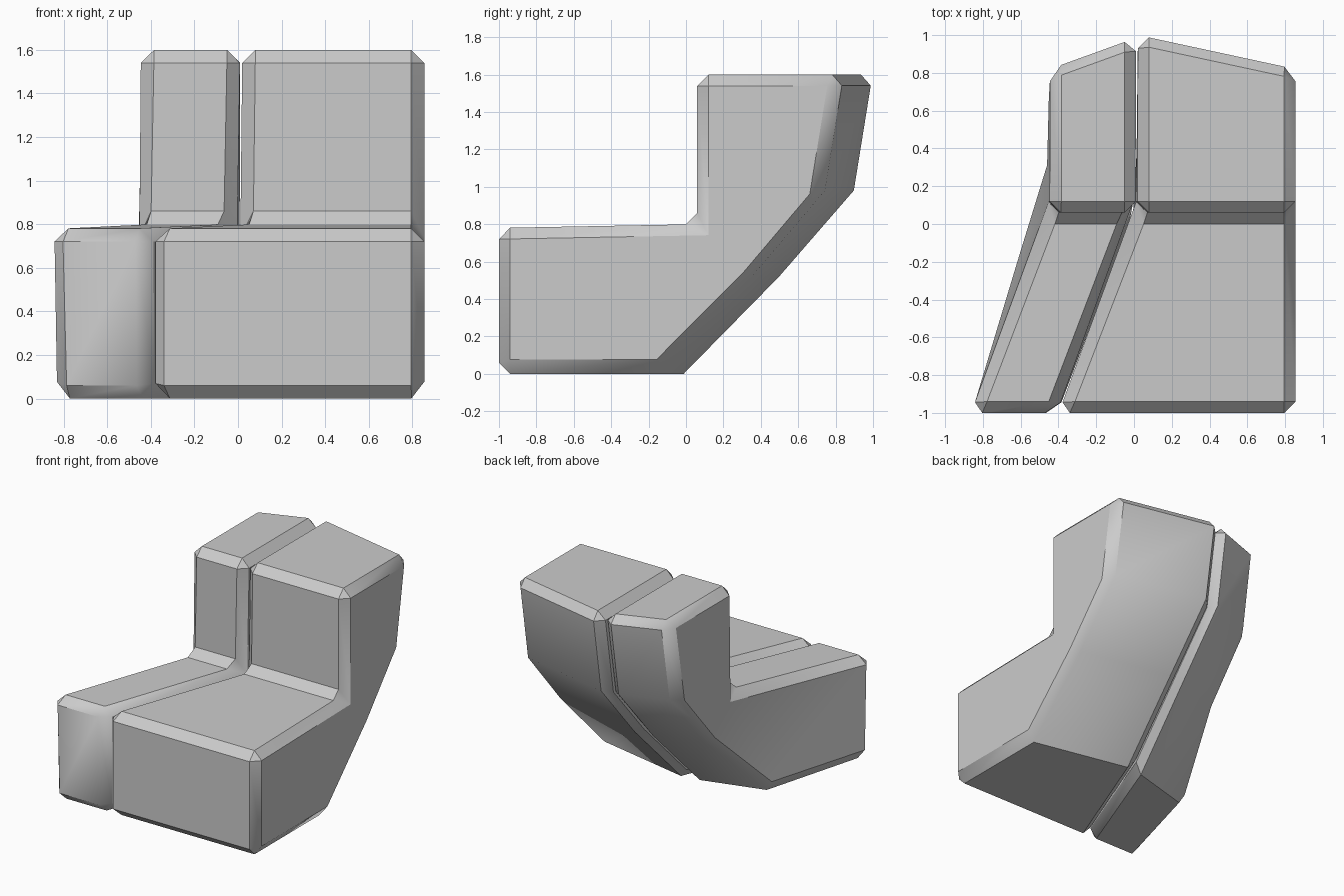
import bpy, math

if "Cube" in bpy.data.objects:
    bpy.data.objects.remove(bpy.data.objects["Cube"])

# Stations around the side profile: front bottom, front top, inner corner,
# back-rest top front, top back, two back bends, bottom back
Z = [0, 0.78, 0.80, 1.60, 1.60, 0.98, 0.52, 0]
Y_INNER = [-1, -1, 0.06, 0.06, 1.01, 0.91, 0.51, 0.0]
Y_OUTER = [-1, -1, 0.06, 0.06, 0.83, 0.73, 0.34, -0.18]
SIDE_FACES = [(0, 1, 2, 7), (7, 2, 6), (6, 2, 5), (5, 2, 3, 4)]


def block(name, xl, yl, xr, yr):
    """Loft a left and a right side profile into a chamfered block."""
    n = len(Z)
    verts = list(zip(xl, yl, Z)) + list(zip(xr, yr, Z))
    faces = [f[::-1] for f in SIDE_FACES]
    faces += [tuple(i + n for i in f) for f in SIDE_FACES]
    faces += [(i, (i + 1) % n, (i + 1) % n + n, i + n) for i in range(n)]
    mesh = bpy.data.meshes.new(name)
    mesh.from_pydata(verts, [], faces)
    obj = bpy.data.objects.new(name, mesh)
    bpy.context.collection.objects.link(obj)
    bpy.ops.object.select_all(action='DESELECT')
    obj.select_set(True)
    bpy.context.view_layer.objects.active = obj
    bpy.ops.object.mode_set(mode='EDIT')
    bpy.ops.mesh.select_all(action='SELECT')
    bpy.ops.mesh.normals_make_consistent(inside=False)
    bpy.ops.object.mode_set(mode='OBJECT')
    # Single-segment chamfer on the hard edges; the back bends stay soft
    bev = obj.modifiers.new("chamfer", 'BEVEL')
    bev.width = 0.06
    bev.segments = 1
    bev.limit_method = 'ANGLE'
    bev.angle_limit = math.radians(52)
    bev.use_clamp_overlap = False
    bpy.ops.object.modifier_apply(modifier=bev.name)
    bpy.ops.object.shade_smooth_by_angle(angle=math.radians(35))
    return obj


# Wide seat block on the right
block("wide_seat_block",
      [-0.40, -0.40, 0.01, 0.02, 0.02, 0.02, 0.02, -0.01], Y_INNER,
      [0.855] * 8, Y_OUTER)

# Narrow slanted seat block on the left
block("narrow_seat_block",
      [-0.845, -0.865, -0.46, -0.445, -0.445, -0.45, -0.46, -0.62], Y_OUTER,
      [-0.405, -0.41, -0.005, 0.01, 0.01, 0.01, 0.005, -0.03],
      [y - (0.015 if i > 3 else 0) for i, y in enumerate(Y_INNER)])
